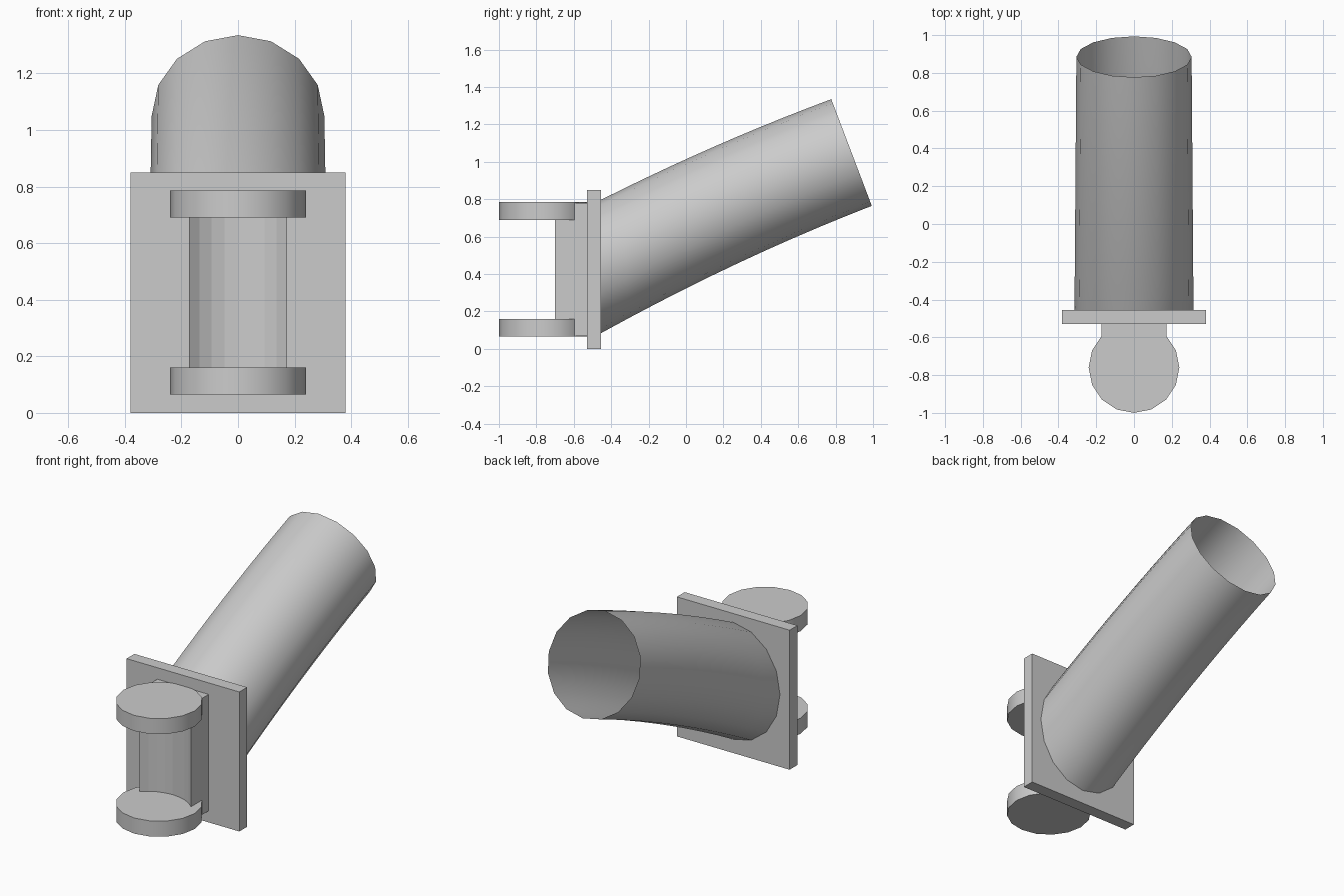
import bpy, bmesh, math

cube = bpy.data.objects.get("Cube")
if cube:
    bpy.data.objects.remove(cube, do_unlink=True)

grey = bpy.data.materials.new("plain_grey")
grey.use_nodes = True
colour = (0.6, 0.6, 0.6, 1)
grey.diffuse_color = colour
grey.node_tree.nodes["Principled BSDF"].inputs["Base Color"].default_value = colour


def finish(bm, name, smooth=False):
    bmesh.ops.recalc_face_normals(bm, faces=bm.faces[:])
    mesh = bpy.data.meshes.new(name)
    bm.to_mesh(mesh)
    bm.free()
    mesh.materials.append(grey)
    obj = bpy.data.objects.new(name, mesh)
    bpy.context.collection.objects.link(obj)
    if smooth:
        bpy.ops.object.select_all(action="DESELECT")
        obj.select_set(True)
        bpy.context.view_layer.objects.active = obj
        bpy.ops.object.shade_smooth_by_angle(angle=math.radians(35))
    return obj


def prism(name, outline, low, high, smooth=False):
    """Extrude an x-y outline between two heights."""
    bm = bmesh.new()
    face = bm.faces.new([bm.verts.new((x, y, low)) for x, y in outline])
    top = bmesh.ops.extrude_face_region(bm, geom=[face])["geom"]
    verts = [v for v in top if isinstance(v, bmesh.types.BMVert)]
    bmesh.ops.translate(bm, verts=verts, vec=(0, 0, high - low))
    return finish(bm, name, smooth)


def rectangle(half, front, back):
    return [(-half, front), (half, front), (half, back), (-half, back)]


# Mounting plate and the backing block in front of it
prism("mounting_plate", rectangle(0.38, -0.53, -0.455), 0, 0.85)
prism("backing_block", rectangle(0.173, -0.60, -0.53), 0.07, 0.78)

# Block between the discs with a hollowed front
radius = 0.245
scoop = []
for i in range(9):
    a = math.radians(-45 + 11.25 * i)
    scoop.append((radius * math.sin(a), -0.70 + radius * (math.cos(a) - math.cos(math.pi / 4))))
prism("scooped_block", scoop + [(0.173, -0.60), (-0.173, -0.60)], 0.16, 0.69)

# Upper and lower discs
circle = [(0.24 * math.sin(i * math.tau / 16), -0.76 - 0.24 * math.cos(i * math.tau / 16))
          for i in range(16)]
for name, low in (("lower_disc", 0.065), ("upper_disc", 0.69)):
    prism(name, circle, low, low + 0.095, True)

# Open tube, curving gently upward from the plate, its rim square to its path
STEPS, SIDES, LENGTH = 10, 16, 1.34
bm = bmesh.new()
rings = []
for i in range(STEPS + 1):
    f = i / STEPS
    t = LENGTH * f
    y, z = -0.455 + t, 0.44 + 0.53 * t - 0.056 * t * t
    heading = math.atan(0.53 - 0.112 * t)
    tilt = heading * f
    r = 0.315 - 0.01 * f
    ring = []
    for k in range(SIDES):
        a = k * math.tau / SIDES
        h = r * math.cos(a) / math.cos(heading - tilt)
        ring.append(bm.verts.new((r * math.sin(a), y - h * math.sin(tilt), z + h * math.cos(tilt))))
    rings.append(ring)
for a, b in zip(rings, rings[1:]):
    for k in range(SIDES):
        n = (k + 1) % SIDES
        bm.faces.new((a[k], a[n], b[n], b[k]))
finish(bm, "curved_tube", True)
